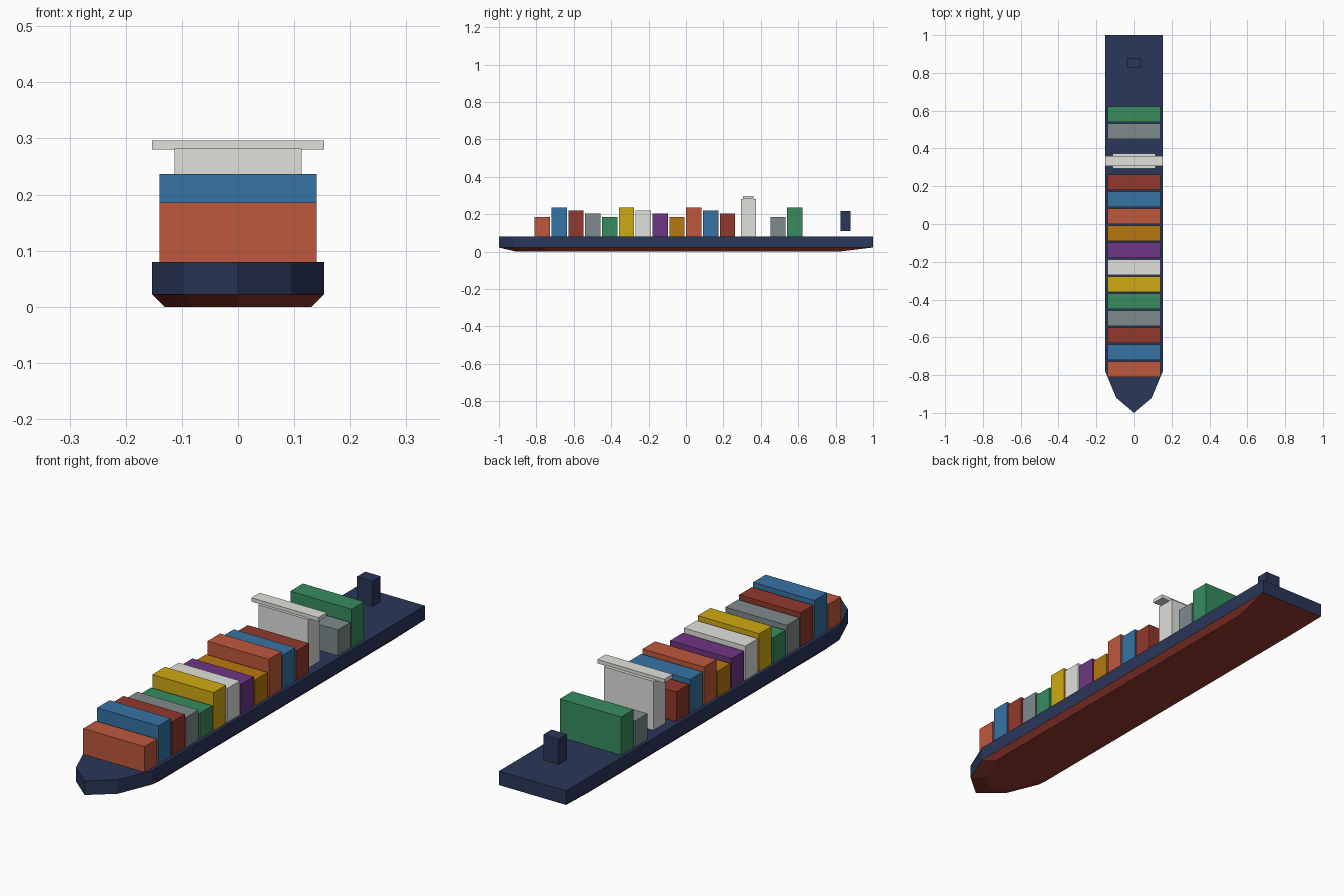
import bpy
import bmesh

cube = bpy.data.objects.get("Cube")
if cube:
    bpy.data.objects.remove(cube, do_unlink=True)


def make_material(name, hex_code):
    """Flat colour from an sRGB hex string, stored as linear values."""
    srgb = [int(hex_code[i:i + 2], 16) / 255 for i in (0, 2, 4)]
    colour = [c / 12.92 if c <= 0.04045 else ((c + 0.055) / 1.055) ** 2.4 for c in srgb] + [1]
    mat = bpy.data.materials.new(name)
    mat.use_nodes = True
    mat.diffuse_color = colour
    mat.node_tree.nodes["Principled BSDF"].inputs["Base Color"].default_value = colour
    return mat


palette = {
    "navy": "2A375A", "dark red": "92382C", "orange": "BE583C",
    "blue": "3773A4", "grey": "7F8A8C", "green": "378C5F",
    "yellow": "D0AA14", "off white": "E0E0DC", "purple": "6E3683",
    "ochre": "B9770E",
}
mats = {name: make_material(name, code) for name, code in palette.items()}


def finish(name, bm, *colours):
    bmesh.ops.recalc_face_normals(bm, faces=bm.faces)
    mesh = bpy.data.meshes.new(name)
    bm.to_mesh(mesh)
    bm.free()
    for colour in colours:
        mesh.materials.append(mats[colour])
    obj = bpy.data.objects.new(name, mesh)
    bpy.context.collection.objects.link(obj)
    return obj


def box(name, colour, half_width, y0, y1, z0, z1):
    bm = bmesh.new()
    bmesh.ops.create_cube(bm, size=1)
    for v in bm.verts:
        v.co.x *= 2 * half_width
        v.co.y = (y0 + y1) / 2 + v.co.y * (y1 - y0)
        v.co.z = (z0 + z1) / 2 + v.co.z * (z1 - z0)
    return finish(name, bm, colour)


# Hull: mirrored half outlines stacked as bottom, chine and deck
DECK, CHINE = 0.08, 0.022
upper = [(0.153, 1), (0.153, -0.78), (0.095, -0.92), (0, -1)]
lower = [(0.131, 0.82), (0.131, -0.71), (0.081, -0.84), (0, -0.91)]


def ring(bm, half, z):
    outline = half + [(-x, y) for x, y in reversed(half[:-1])]
    return [bm.verts.new((x, y, z)) for x, y in outline]


bm = bmesh.new()
rings = [ring(bm, lower, 0), ring(bm, upper, CHINE), ring(bm, upper, DECK)]
bm.faces.new(rings[0])
bm.faces.new(rings[-1])
for a, b in zip(rings, rings[1:]):
    for i in range(len(a)):
        j = (i + 1) % len(a)
        bm.faces.new((a[i], a[j], b[j], b[i]))
# Red underside below the chine, navy above
for f in bm.faces:
    f.material_index = 1 if f.calc_center_median().z < CHINE else 0
finish("hull", bm, "navy", "dark red")

# Container stacks: evenly spaced rows with a repeating cycle of heights
tops = [0.186, 0.237, 0.22, 0.203]
PITCH, HALF_DEPTH, HALF_WIDTH = 0.09, 0.041, 0.14


def stacks(name, start, colours):
    for i, colour in enumerate(colours):
        y = start + i * PITCH
        box(f"{name}_{i + 1}", colour, HALF_WIDTH,
            y - HALF_DEPTH, y + HALF_DEPTH, DECK, tops[i % len(tops)])


stacks("forward_container_stack", -0.768,
       ["orange", "blue", "dark red", "grey", "green", "yellow",
        "off white", "purple", "ochre", "orange", "blue", "dark red"])
stacks("aft_container_stack", 0.492, ["grey", "green"])

# Bridge tower with its wide wing deck, and the funnel
box("bridge_tower", "off white", 0.113, 0.294, 0.374, DECK, 0.282)
box("bridge_wing", "off white", 0.153, 0.306, 0.36, 0.28, 0.296)
box("funnel", "navy", 0.035, 0.826, 0.88, 0.11, 0.216)
